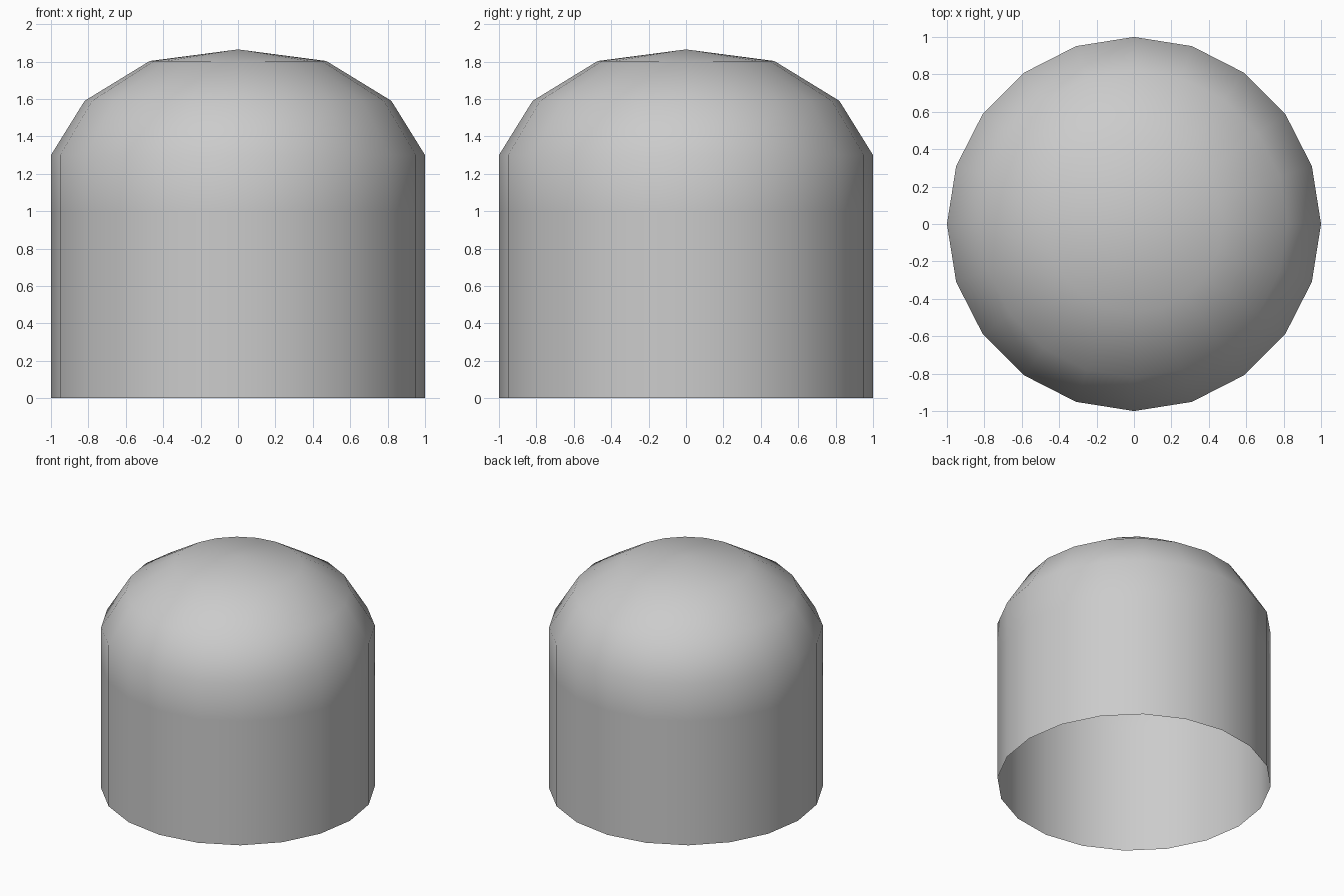
import bpy, bmesh
from math import cos, sin, tau

if "Cube" in bpy.data.objects:
    bpy.data.objects.remove(bpy.data.objects["Cube"])

SIDES = 20
# Outer profile (radius, height), from open bottom rim to dome shoulder
PROFILE = [(1.0, 0.0), (1.0, 1.0), (1.0, 1.3), (0.82, 1.59), (0.472, 1.803)]
APEX = 1.865

bm = bmesh.new()
# Stacked rings
rings = [[bm.verts.new((r * cos(tau * i / SIDES), r * sin(tau * i / SIDES), z))
          for i in range(SIDES)] for r, z in PROFILE]
tip = bm.verts.new((0, 0, APEX))

# Wall and dome faces, closed by a fan at the top; bottom stays open
for i in range(SIDES):
    j = (i + 1) % SIDES
    for low, high in zip(rings, rings[1:]):
        bm.faces.new((low[i], low[j], high[j], high[i]))
    bm.faces.new((rings[-1][i], rings[-1][j], tip))

for f in bm.faces:
    f.smooth = True
mesh = bpy.data.meshes.new("domed_shell")
bm.to_mesh(mesh)
bm.free()
bpy.context.collection.objects.link(bpy.data.objects.new("domed_shell", mesh))
